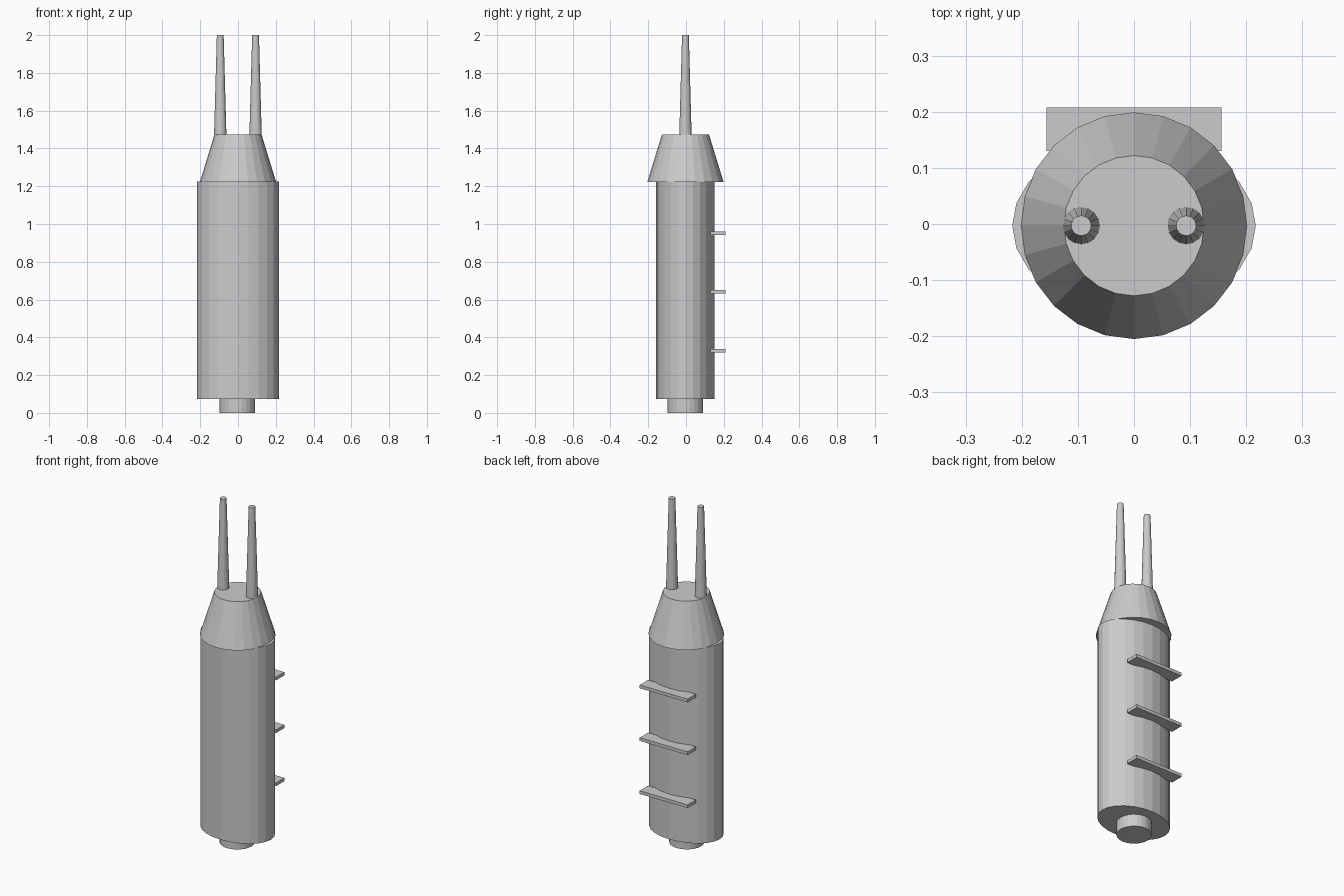
import bpy

cube = bpy.data.objects.get("Cube")
if cube:
    bpy.data.objects.remove(cube, do_unlink=True)

grey = bpy.data.materials.new("light_grey")
grey.use_nodes = True
colour = (0.6, 0.6, 0.6, 1)
grey.diffuse_color = colour
grey.node_tree.nodes["Principled BSDF"].inputs["Base Color"].default_value = colour

CY = -0.003  # depth of the shared centre line


def finish(name):
    obj = bpy.context.object
    obj.name = obj.data.name = name
    obj.data.materials.append(grey)
    return obj


def column(name, x, z0, z1, r0, r1, sides, depth=1.0):
    """Upright tapered cylinder, optionally flattened front to back."""
    bpy.ops.mesh.primitive_cone_add(vertices=sides, radius1=r0, radius2=r1,
                                    depth=z1 - z0, location=(x, CY, (z0 + z1) / 2))
    obj = finish(name)
    obj.scale.y = depth
    bpy.ops.object.transform_apply(location=False, rotation=False, scale=True)
    return obj


# Stub, oval body and tapered shoulder
column("bottom_stub", -0.003, 0, 0.09, 0.094, 0.094, 24)
column("oval_body", 0, 0.073, 1.225, 0.217, 0.217, 24, depth=0.715)
column("tapered_shoulder", 0, 1.222, 1.473, 0.202, 0.125, 24)

# Twin prongs
for side, x in (("right", -0.094), ("left", 0.093)):
    column(side + "_prong", x, 1.46, 2.0, 0.033, 0.018, 16)

# Flat rungs across the back
for name, z in (("lower", 0.33), ("middle", 0.642), ("upper", 0.952)):
    bpy.ops.mesh.primitive_cube_add(size=1, location=(0, 0.169, z))
    obj = finish(name + "_back_rung")
    obj.scale = (0.312, 0.078, 0.019)
    bpy.ops.object.transform_apply(location=False, rotation=False, scale=True)
